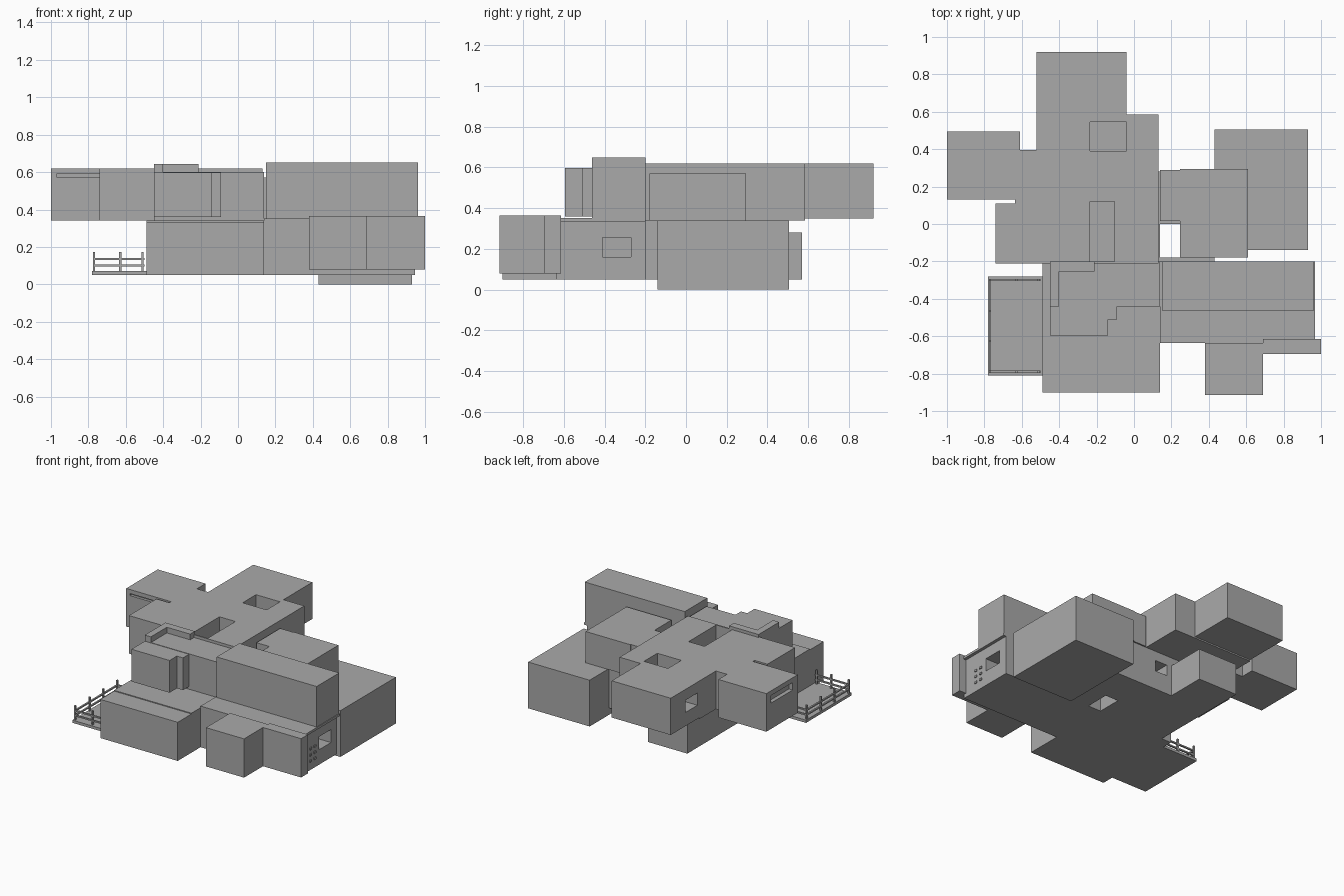
import bpy

default_cube = bpy.data.objects.get("Cube")
if default_cube:
    bpy.data.objects.remove(default_cube, do_unlink=True)

# One flat grey for the whole building
grey = bpy.data.materials.new("plain_grey")
grey.use_nodes = True
grey.diffuse_color = (.4, .4, .4, 1)
grey.node_tree.nodes["Principled BSDF"].inputs["Base Color"].default_value = grey.diffuse_color

# Shared levels and wall lines
base, floor, roof = .05, .34, .62
bay_bottom, bay_top = .08, .365
ground_left, ground_right = -.49, .945
ground_front, ground_back = -.635, .28
middle_wall = -.2
spine_left, spine_right = -.52, .14
hall_left, hall_front = -.45, -.44
garage_left = .43
wing_right = -.04
wing_notch = .395


def box(name, left, right, front, back, bottom, top):
    """Add a box between six planes."""
    centre = [(left + right) / 2, (front + back) / 2, (bottom + top) / 2]
    bpy.ops.mesh.primitive_cube_add(size=1, location=centre)
    part = bpy.context.object
    part.name = name
    part.scale = (right - left, back - front, top - bottom)
    bpy.ops.object.transform_apply(location=True, rotation=False, scale=True)
    part.data.materials.append(grey)
    return part


def cut(target, name, **planes):
    """Cut a box-shaped opening out of a part."""
    cutter = box(name, **planes)
    cutter.hide_render = True
    cutter.hide_viewport = True
    cutter.display_type = 'WIRE'
    opening = target.modifiers.new(name, 'BOOLEAN')
    opening.operation = 'DIFFERENCE'
    opening.solver = 'EXACT'
    opening.object = cutter


# Ground floor
front_rooms = box("front_rooms", left=ground_left, right=ground_right,
                  front=ground_front, back=middle_wall, bottom=base, top=floor)
cut(front_rooms, "side_window_cutter", left=.8, right=ground_right + base,
    front=-.41, back=-.27, bottom=.16, top=.255)
rear_hall = box("rear_hall", left=-.41, right=garage_left,
                front=middle_wall, back=ground_back, bottom=base, top=floor)
cut(rear_hall, "light_shaft_cutter", left=spine_right, right=.245,
    front=-.18, back=0, bottom=0, top=roof)
cut(rear_hall, "rear_window_cutter", left=-.05, right=.05,
    front=.15, back=floor, bottom=.19, top=.27)
box("front_left_room", left=ground_left, right=spine_right,
    front=-.74, back=ground_front, bottom=base, top=floor)
box("front_left_porch", left=ground_left, right=spine_right,
    front=-.9, back=-.74, bottom=base, top=floor - .006)
box("rear_room", left=-.41, right=-.09,
    front=ground_back, back=.57, bottom=base, top=.28)
box("side_room", left=garage_left, right=.93,
    front=-.14, back=.505, bottom=0, top=floor)
box("front_bay", left=.38, right=.69,
    front=-.915, back=ground_front, bottom=bay_bottom, top=bay_top)
box("front_corner_bay", left=.69, right=1,
    front=-.695, back=-.615, bottom=bay_bottom, top=bay_top)
box("terrace_slab", left=spine_right, right=.968,
    front=ground_front, back=middle_wall, bottom=floor - .005, top=floor + .012)

# Vent slots on the side wall
for row in range(3):
    height = .11 + row * .045
    for front in (-.52, -.47):
        box("vent", left=ground_right, right=ground_right + .007,
            front=front, back=front + .02, bottom=height, top=height + .015)

# Upper floor spine with roof wells
spine = box("upper_spine", left=spine_left, right=spine_right - .01,
            front=middle_wall - .01, back=.585, bottom=floor, top=roof)
cut(spine, "long_well_cutter", left=-.235, right=-.105,
    front=middle_wall, back=.12, bottom=floor + .03, top=roof + base)
cut(spine, "square_well_cutter", left=-.235, right=wing_right,
    front=.39, back=.545, bottom=floor + .03, top=roof + base)
rear_wing = box("rear_wing", left=spine_left, right=wing_right,
                front=.585, back=.92, bottom=floor + .01, top=roof)
cut(rear_wing, "wing_window_cutter", left=spine_left - base, right=-.4,
    front=.61, back=.75, bottom=.45, top=.54)
box("left_passage", left=ground_front, right=spine_left,
    front=middle_wall - .01, back=wing_notch, bottom=floor, top=roof)
box("left_room", left=-.74, right=ground_front,
    front=middle_wall - .01, back=.11, bottom=floor, top=roof)

# Left wing with slots beneath its roof edge
left_wing = box("left_wing", left=-1, right=ground_front,
                front=.13, back=.495, bottom=floor, top=roof)
cut(left_wing, "front_slot_cutter", left=-.97, right=-.74,
    front=.1, back=.15, bottom=.575, top=.59)
cut(left_wing, "side_slot_cutter", left=-1 - base, right=-.97,
    front=.19, back=floor + .1, bottom=.53, top=.585)
box("left_wing_edge", left=ground_front, right=-.61,
    front=wing_notch, back=.495, bottom=floor, top=roof)

# Front part of the upper floor
box("front_hall", left=hall_left, right=spine_right,
    front=hall_front, back=middle_wall, bottom=floor, top=.6)
for name, right, front in (("upper_bay", -.14, -.595), ("bay_step", -.09, -.51)):
    box(name, left=hall_left, right=right, front=front, back=hall_front,
        bottom=floor + .02, top=.597)
box("side_parapet", left=hall_left, right=-.4,
    front=hall_front, back=middle_wall, bottom=.6, top=.642)
box("rear_parapet", left=-.4, right=-.21,
    front=-.255, back=middle_wall, bottom=.6, top=.642)
box("front_gallery", left=spine_right + .01, right=.963,
    front=-.462, back=middle_wall, bottom=floor, top=.65)
box("right_room", left=.245, right=.61,
    front=-.18, back=.295, bottom=floor, top=.57)
box("right_room_link", left=spine_right, right=.245,
    front=.015, back=.29, bottom=floor, top=.57)

# Deck and railing
deck_left, deck_front, deck_back = -.77, -.79, -.3
deck_top, rail_top, half = .07, .172, .006
box("deck", left=deck_left - .01, right=ground_left,
    front=deck_front - .02, back=deck_back + .02, bottom=base, top=deck_top)


def post(x, y):
    box("rail_post", left=x - half, right=x + half, front=y - half,
        back=y + half, bottom=deck_top, top=rail_top)


for y in (deck_front, deck_back):
    for x in (deck_left, -.63, -.51):
        post(x, y)
for y in (-.625, -.465):
    post(deck_left, y)
for height in (.095, .13):
    for y in (deck_front, deck_back):
        box("end_rail", left=deck_left, right=-.5, front=y - half,
            back=y + half, bottom=height, top=height + .01)
    box("side_rail", left=deck_left - half, right=deck_left + half,
        front=deck_front, back=deck_back, bottom=height, top=height + .01)
